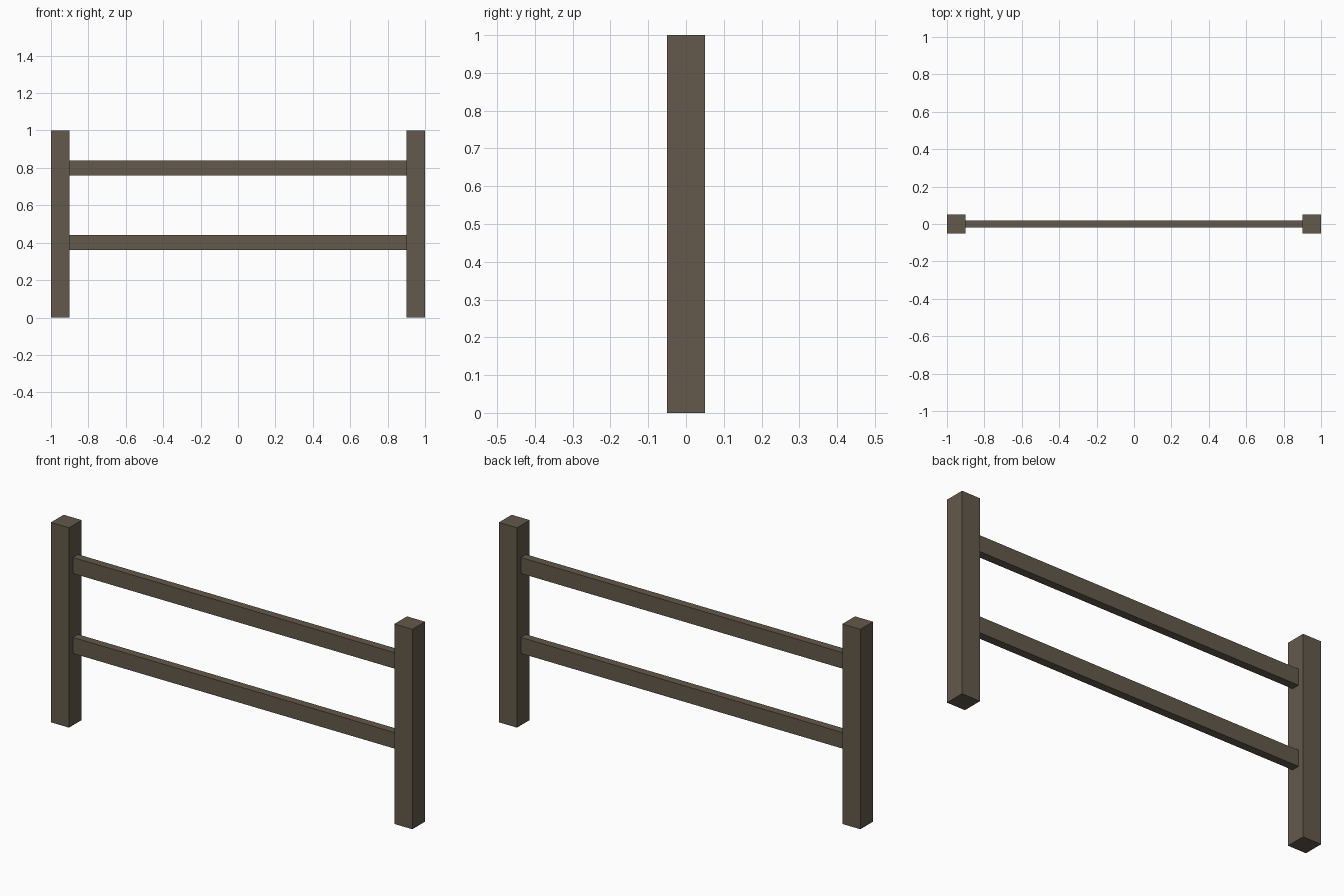
import bpy

cube = bpy.data.objects.get("Cube")
if cube:
    bpy.data.objects.remove(cube, do_unlink=True)

# Weathered wood colour
wood = bpy.data.materials.new("weathered_wood")
wood.use_nodes = True
colour = (0.125, 0.1, 0.069, 1)
wood.diffuse_color = colour
wood.node_tree.nodes["Principled BSDF"].inputs["Base Color"].default_value = colour


def beam(name, size, centre):
    """Add a plain box beam with its size baked into the mesh."""
    bpy.ops.mesh.primitive_cube_add(size=1)
    obj = bpy.context.object
    obj.name = name
    for vert in obj.data.vertices:
        vert.co = [c * s for c, s in zip(vert.co, size)]
    obj.location = centre
    obj.data.materials.append(wood)
    return obj


POST = 0.1
HEIGHT = 1.0
LENGTH = 2.0

# Square end posts
for side, name in ((-1, "right_post"), (1, "left_post")):
    beam(name, (POST, POST, HEIGHT), (side * (LENGTH - POST) / 2, 0, HEIGHT / 2))

# Thin horizontal rails between the posts
for name, z in (("lower_rail", 0.4), ("upper_rail", 0.8)):
    beam(name, (LENGTH - 2 * POST, 0.04, 0.08), (0, 0, z))
